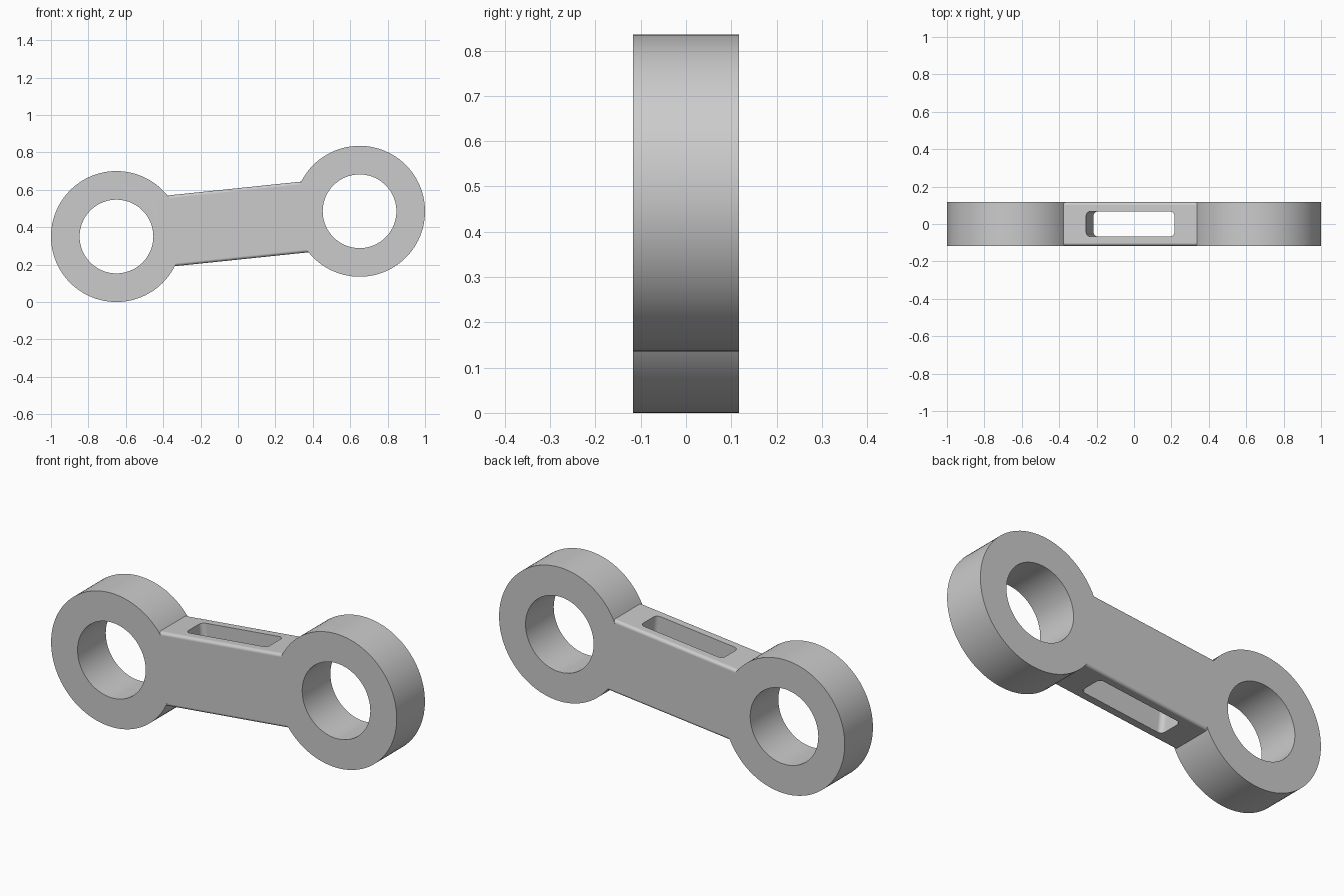
import bpy, bmesh, math
from mathutils import Matrix, Vector

if "Cube" in bpy.data.objects:
    bpy.data.objects.remove(bpy.data.objects["Cube"])

HALF_T = 0.1165                     # half thickness in y
EYES = [Vector((-0.65, 0, 0.35)), Vector((0.65, 0, 0.485))]
MID = (EYES[0] + EYES[1]) / 2
TILT = math.atan2(EYES[1].z - EYES[0].z, EYES[1].x - EYES[0].x)
BAR_FRAME = Matrix.Translation(MID) @ Matrix.Rotation(-TILT, 4, 'Y')


def finish(name, bm):
    bmesh.ops.recalc_face_normals(bm, faces=bm.faces)
    me = bpy.data.meshes.new(name)
    bm.to_mesh(me)
    bm.free()
    ob = bpy.data.objects.new(name, me)
    bpy.context.collection.objects.link(ob)
    return ob


def cylinder(name, centre, radius, half_depth):
    bm = bmesh.new()
    bmesh.ops.create_cone(bm, cap_ends=True, segments=96, radius1=radius, radius2=radius,
                          depth=2 * half_depth,
                          matrix=Matrix.Translation(centre) @ Matrix.Rotation(math.pi / 2, 4, 'X'))
    return finish(name, bm)


def rounded_box(name, size, axis, radius):
    """Box in the bar's tilted frame, with the edges along one axis rounded."""
    bm = bmesh.new()
    bmesh.ops.create_cube(bm, size=1, matrix=Matrix.Diagonal((*size, 1)))
    edges = [e for e in bm.edges
             if abs((e.verts[0].co - e.verts[1].co).normalized()[axis]) > 0.9]
    bmesh.ops.bevel(bm, geom=edges, offset=radius, segments=6, profile=0.5, affect='EDGES')
    bm.transform(BAR_FRAME)
    return finish(name, bm)


def combine(target, tool, operation):
    mod = target.modifiers.new(operation.lower(), 'BOOLEAN')
    mod.operation, mod.solver, mod.object = operation, 'EXACT', tool
    bpy.context.view_layer.objects.active = target
    bpy.ops.object.modifier_apply(modifier=mod.name)
    bpy.data.objects.remove(tool, do_unlink=True)


# tilted connecting bar with rounded long edges
link = rounded_box("link_arm", (0.84, 2 * HALF_T, 0.38), 0, 0.016)

# round eyes at both ends
for c in EYES:
    combine(link, cylinder("eye", c, 0.35, HALF_T), 'UNION')

# pin holes through the eyes
for c in EYES:
    combine(link, cylinder("hole_cutter", c, 0.197, 0.3), 'DIFFERENCE')

# round-cornered slot through the bar
combine(link, rounded_box("slot_cutter", (0.476, 0.134, 0.6), 2, 0.025), 'DIFFERENCE')

# smooth curved walls, crisp rims
bpy.ops.object.select_all(action='DESELECT')
link.select_set(True)
bpy.context.view_layer.objects.active = link
bpy.ops.object.shade_smooth_by_angle(angle=math.radians(25))
normals = link.modifiers.new("flat_faces", 'WEIGHTED_NORMAL')
normals.keep_sharp = True
